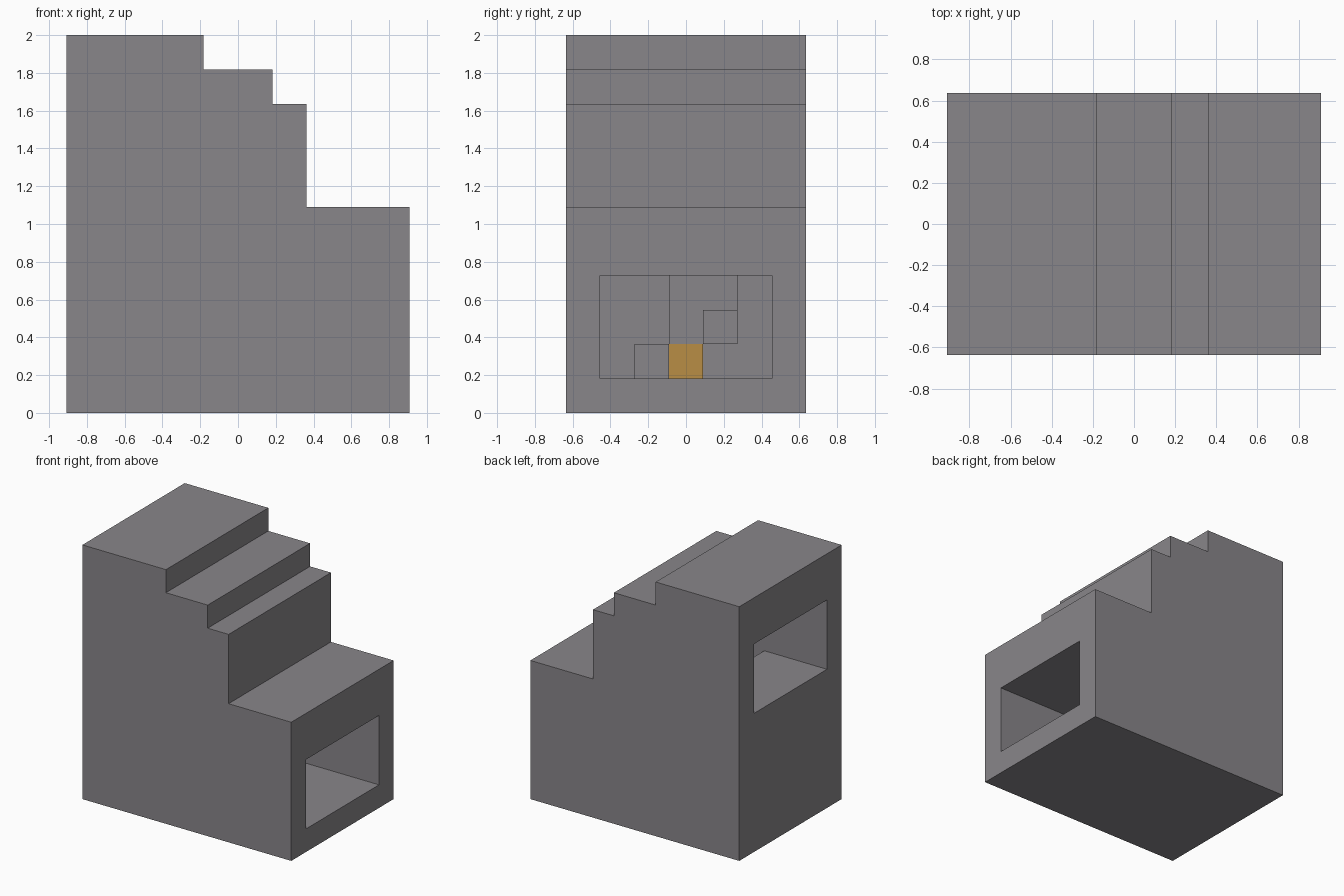
import bpy
import bmesh
from mathutils import Vector

if "Cube" in bpy.data.objects:
    bpy.data.objects.remove(bpy.data.objects["Cube"], do_unlink=True)

U = 2 / 11  # one block


def material(name, color):
    mat = bpy.data.materials.new(name)
    mat.use_nodes = True
    mat.diffuse_color = (*color, 1)
    mat.node_tree.nodes["Principled BSDF"].inputs["Base Color"].default_value = (*color, 1)
    return mat


stone = material("grey_stone", (0.25, 0.24, 0.255))
orange = material("orange_block", (0.48, 0.27, 0.06))


def prism(name, profile, y0, y1, mat):
    """Extrude an x-z profile, given in blocks, from y0 to y1."""
    bm = bmesh.new()
    face = bm.faces.new([bm.verts.new((x * U, y0 * U, z * U)) for x, z in profile])
    ext = bmesh.ops.extrude_face_region(bm, geom=[face])
    verts = [g for g in ext["geom"] if isinstance(g, bmesh.types.BMVert)]
    bmesh.ops.translate(bm, verts=verts, vec=Vector((0, (y1 - y0) * U, 0)))
    bmesh.ops.recalc_face_normals(bm, faces=bm.faces)
    mesh = bpy.data.meshes.new(name)
    bm.to_mesh(mesh)
    bm.free()
    mesh.materials.append(mat)
    obj = bpy.data.objects.new(name, mesh)
    bpy.context.collection.objects.link(obj)
    return obj


def block(name, x0, x1, y0, y1, z, mat=stone):
    return prism(name, [(x0, z), (x1, z), (x1, z + 1), (x0, z + 1)], y0, y1, mat)


# Stepped outer body
body = prism("stepped_body", [(-5, 0), (5, 0), (5, 6), (2, 6), (2, 9), (1, 9),
                              (1, 10), (-1, 10), (-1, 11), (-5, 11)], -3.5, 3.5, stone)

# Passage from the upper opening, down a shaft, to the lower opening
passage = prism("passage_cutter", [(6, 1), (6, 4), (1, 4), (1, 9), (-6, 9),
                                   (-6, 6), (-2, 6), (-2, 1)], -2.5, 2.5, stone)
passage.hide_render = True
cut = body.modifiers.new("passage", 'BOOLEAN')
cut.operation = 'DIFFERENCE'
cut.solver = 'EXACT'
cut.object = passage
bpy.context.view_layer.objects.active = body
bpy.ops.object.modifier_apply(modifier=cut.name)
bpy.data.objects.remove(passage, do_unlink=True)

# Climbing blocks at the back of the shaft
block("lower_step", -1, 0, -1.5, -0.5, 1)
block("middle_step", -2, -1, -0.5, 0.5, 2)
block("side_step", -1, 0, 0.5, 1.5, 2)
block("upper_step", -2, -1, -0.5, 1.5, 3)

# Orange block in two halves
for side, y in (("right", -0.5), ("left", 0)):
    block("orange_half_" + side, -2, -1, y, y + 0.5, 1, orange)
